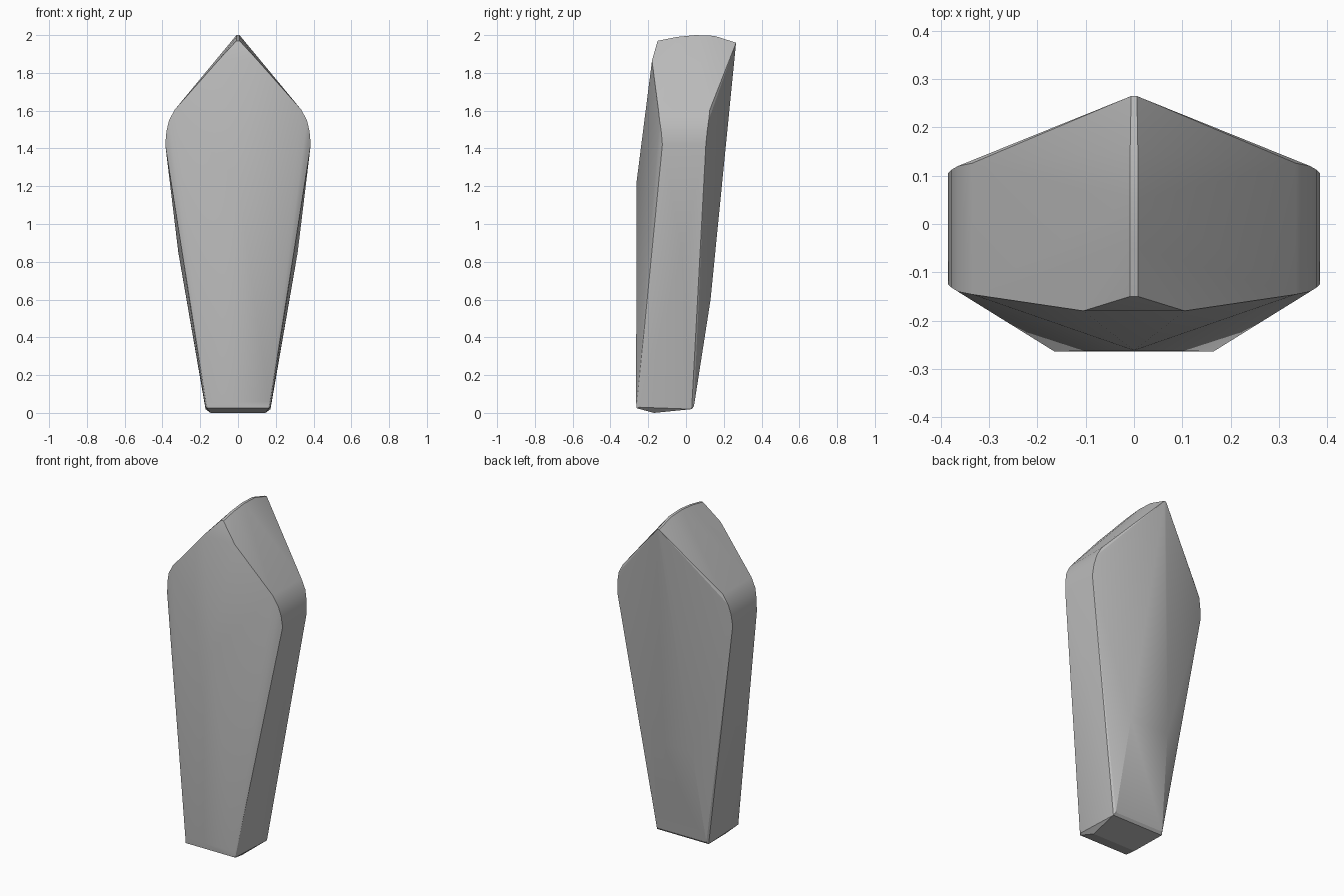
import bpy, bmesh, math

if "Cube" in bpy.data.objects:
    bpy.data.objects.remove(bpy.data.objects["Cube"])

# Plain grey stone
stone = bpy.data.materials.new("stone_grey")
stone.diffuse_color = (0.5, 0.5, 0.5, 1)
stone.use_nodes = True
stone.node_tree.nodes["Principled BSDF"].inputs["Base Color"].default_value = stone.diffuse_color

# Corner points of the right half, mirrored in x, then wrapped in a convex skin
base = [(.145, -.17, 0), (.165, -.262, .025), (.165, -.264, .06), (.172, -.245, .03),
        (.172, .03, .02), (.165, .042, .035)]
front = [(0, -.262, 1.22), (.105, -.18, 1.865)]
back = [(.13, .13, .6)]
flank = [(.316, -.02, .85)]
crest = [(.008, -.15, 1.97), (.008, -.05, 1.99), (.008, .05, 2), (.008, .15, 1.996),
         (.006, .265, 1.96)]
half = base + front + back + flank + crest

# Rounded shoulders: x, z, front y, back y
for x, z, yf, yb in [(.385, 1.42, -.125, .105), (.379, 1.49, -.131, .112),
                     (.365, 1.55, -.14, .12), (.335, 1.605, -.146, .126)]:
    half += [(x, yf, z), (x, yb, z)]

bm = bmesh.new()
for x, y, z in half:
    for s in ((1, -1) if x else (1,)):
        bm.verts.new((s * x, y, z))
hull = bmesh.ops.convex_hull(bm, input=bm.verts)
bmesh.ops.delete(bm, geom=list({g for g in hull["geom_interior"] + hull["geom_unused"]
                              if isinstance(g, bmesh.types.BMVert)}), context='VERTS')
bmesh.ops.dissolve_limit(bm, angle_limit=math.radians(1), verts=bm.verts, edges=bm.edges)
bmesh.ops.recalc_face_normals(bm, faces=bm.faces)

mesh = bpy.data.meshes.new("standing_stone")
bm.to_mesh(mesh)
bm.free()
mesh.materials.append(stone)
obj = bpy.data.objects.new("standing_stone", mesh)
bpy.context.collection.objects.link(obj)
bpy.context.view_layer.objects.active = obj
obj.select_set(True)
bpy.ops.object.shade_smooth_by_angle(angle=math.radians(20))
